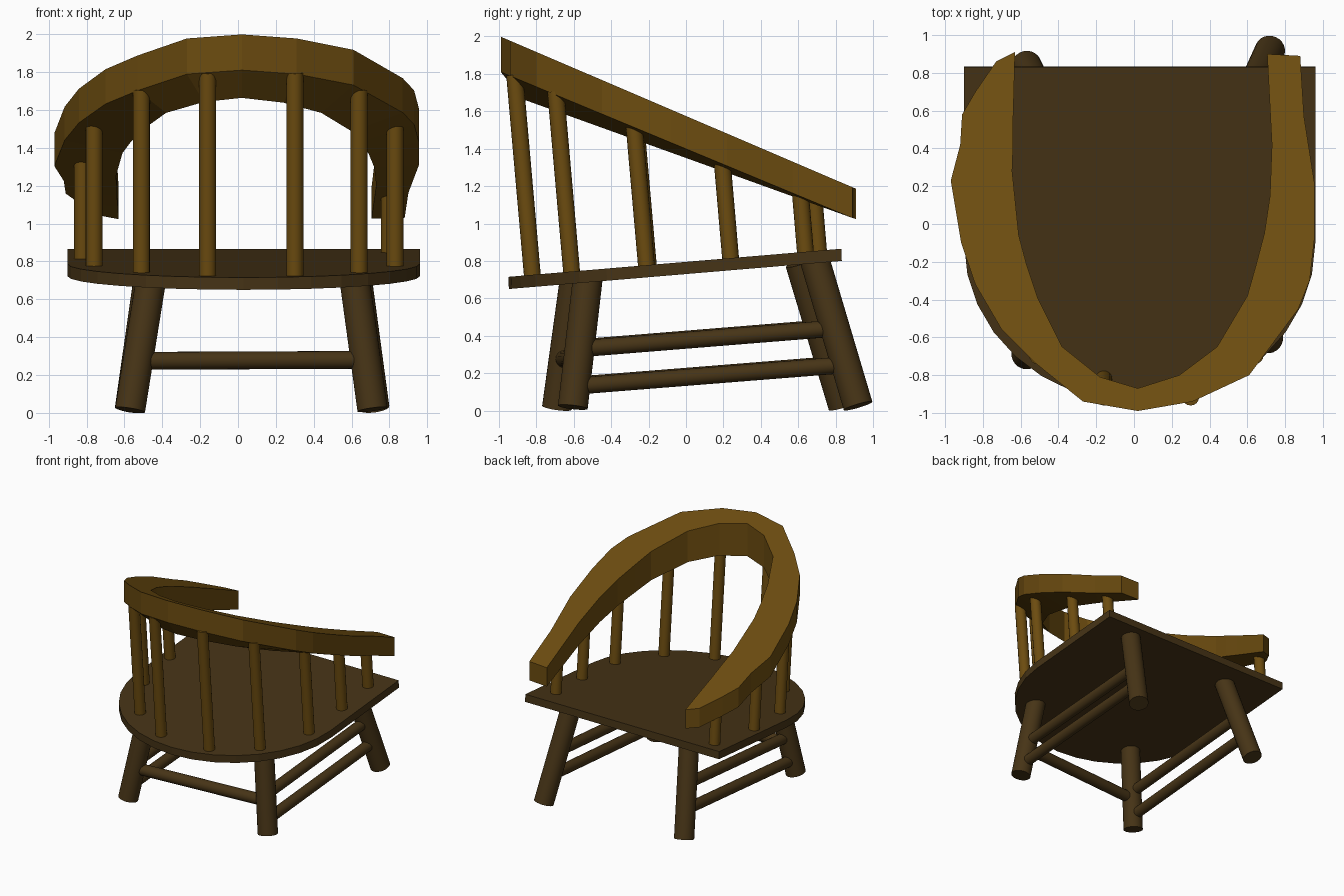
import bpy, bmesh, math
from mathutils import Vector

if "Cube" in bpy.data.objects:
    bpy.data.objects.remove(bpy.data.objects["Cube"])

SLOPE = 0.0843  # seat tilt


def seat_top(y):
    return 0.715 + SLOPE * (y + 0.95)


def material(name, rgb):
    m = bpy.data.materials.new(name)
    m.diffuse_color = (*rgb, 1)
    m.use_nodes = True
    m.node_tree.nodes["Principled BSDF"].inputs["Base Color"].default_value = m.diffuse_color
    return m


dark = material("dark_wood", (0.062, 0.034, 0.008))
warm = material("warm_wood", (0.150, 0.072, 0.005))


def make(name, bm, mat):
    bmesh.ops.recalc_face_normals(bm, faces=bm.faces)
    me = bpy.data.meshes.new(name)
    bm.to_mesh(me)
    bm.free()
    me.materials.append(mat)
    ob = bpy.data.objects.new(name, me)
    bpy.context.collection.objects.link(ob)
    return ob


def rod(name, a, b, r, mat, sides=20):
    a, b = Vector(a), Vector(b)
    d = b - a
    bm = bmesh.new()
    bmesh.ops.create_cone(bm, cap_ends=True, segments=sides, radius1=r, radius2=r, depth=d.length)
    bm.transform(d.to_track_quat('Z', 'Y').to_matrix().to_4x4())
    bmesh.ops.translate(bm, verts=bm.verts, vec=(a + b) / 2)
    for f in bm.faces:
        f.smooth = len(f.verts) == 4
    return make(name, bm, mat)


# Seat: straight open edge, half-ellipse at the backrest, tilted slab
outline = [(0.96, 0.83)]
for i in range(17):
    t = math.pi * i / 16
    outline.append((0.03 + 0.93 * math.cos(t), -0.10 - 0.85 * math.sin(t)))
outline.append((-0.90, 0.83))
bm = bmesh.new()
top = [bm.verts.new((x, y, seat_top(y))) for x, y in outline]
base = bm.faces.new(top)
ext = bmesh.ops.extrude_face_region(bm, geom=[base], use_keep_orig=True)
bmesh.ops.translate(bm, vec=(0, 0.003, -0.065),
                    verts=[v for v in ext["geom"] if isinstance(v, bmesh.types.BMVert)])
make("seat", bm, dark)

# Armrest rail: outer and inner plan points paired along the bow
rail = [
    ((-0.73, 0.86), (-0.63, 0.91)), ((-0.84, 0.70), (-0.635, 0.72)),
    ((-0.91, 0.58), (-0.64, 0.55)), ((-0.92, 0.42), (-0.64, 0.42)),
    ((-0.97, 0.23), (-0.645, 0.28)), ((-0.915, -0.10), (-0.61, -0.06)),
    ((-0.84, -0.32), (-0.57, -0.21)), ((-0.70, -0.56), (-0.51, -0.39)),
    ((-0.53, -0.73), (-0.38, -0.65)), ((-0.27, -0.94), (-0.18, -0.81)),
    ((0.02, -0.99), (0.02, -0.87)), ((0.31, -0.94), (0.24, -0.80)),
    ((0.61, -0.80), (0.44, -0.65)), ((0.87, -0.45), (0.60, -0.38)),
    ((0.93, -0.30), (0.645, -0.22)), ((0.955, -0.08), (0.69, -0.05)),
    ((0.955, 0.22), (0.72, 0.15)), ((0.90, 0.57), (0.73, 0.42)),
    ((0.88, 0.89), (0.705, 0.90)),
]
bm = bmesh.new()
rings = []
for (ox, oy), (ix, iy) in rail:
    zt = lambda y: 1.99 - 0.428 * (y + 0.97)
    out_low = 1.81 - 0.415 * (oy + 0.99)
    in_low = 1.66 - 0.36 * (iy + 0.86)
    rings.append([bm.verts.new(p) for p in (
        (ox, oy, zt(oy)), (ix, iy, zt(iy)), (ix, iy, in_low), (ox, oy, out_low))])
for a, b in zip(rings, rings[1:]):
    for i in range(4):
        j = (i + 1) % 4
        bm.faces.new((a[i], a[j], b[j], b[i]))
bm.faces.new(rings[0])
bm.faces.new(rings[-1])
make("armrest_rail", bm, warm)

# Spindles: square to the seat, running up into the rail
spindles = [(-0.77, 0.71), (-0.82, 0.24), (-0.76, -0.20), (-0.51, -0.61), (-0.16, -0.82),
            (0.30, -0.82), (0.64, -0.61), (0.83, -0.21), (0.83, 0.24), (0.80, 0.64)]
for n, (x, y) in enumerate(spindles):
    z0 = seat_top(y)
    z1 = 1.80 - 0.42 * (y - 0.09 + 0.97)
    z1 += 0.02
    rod(f"spindle_{n + 1}", (x, y, z0 - 0.02), (x, y - 0.09 * (z1 - z0), z1), 0.045, warm, 16)

# Legs: foot centre and top centre
legs = {
    "front_leg_left": ((-0.57, -0.69, 0.015), (-0.46, -0.595, 0.70)),
    "front_leg_right": ((0.71, -0.605, 0.018), (0.615, -0.525, 0.71)),
    "back_leg_left": ((-0.57, 0.84, 0.025), (-0.46, 0.61, 0.79)),
    "back_leg_right": ((0.72, 0.92, 0.025), (0.615, 0.69, 0.80)),
}
for name, (foot, head) in legs.items():
    rod(name, foot, head, 0.08, dark, 24)


def on_leg(name, z):
    a, b = map(Vector, legs[name])
    return a.lerp(b, (z - a.z) / (b.z - a.z))


# Stretchers: one across the front, two down each side
rod("front_stretcher", on_leg("front_leg_left", 0.275), on_leg("front_leg_right", 0.28), 0.047, dark)
for side in ("left", "right"):
    for part, z0, z1 in (("upper", 0.33, 0.44), ("lower", 0.13, 0.245)):
        rod(f"{part}_stretcher_{side}", on_leg(f"front_leg_{side}", z0),
            on_leg(f"back_leg_{side}", z1), 0.045, dark)
